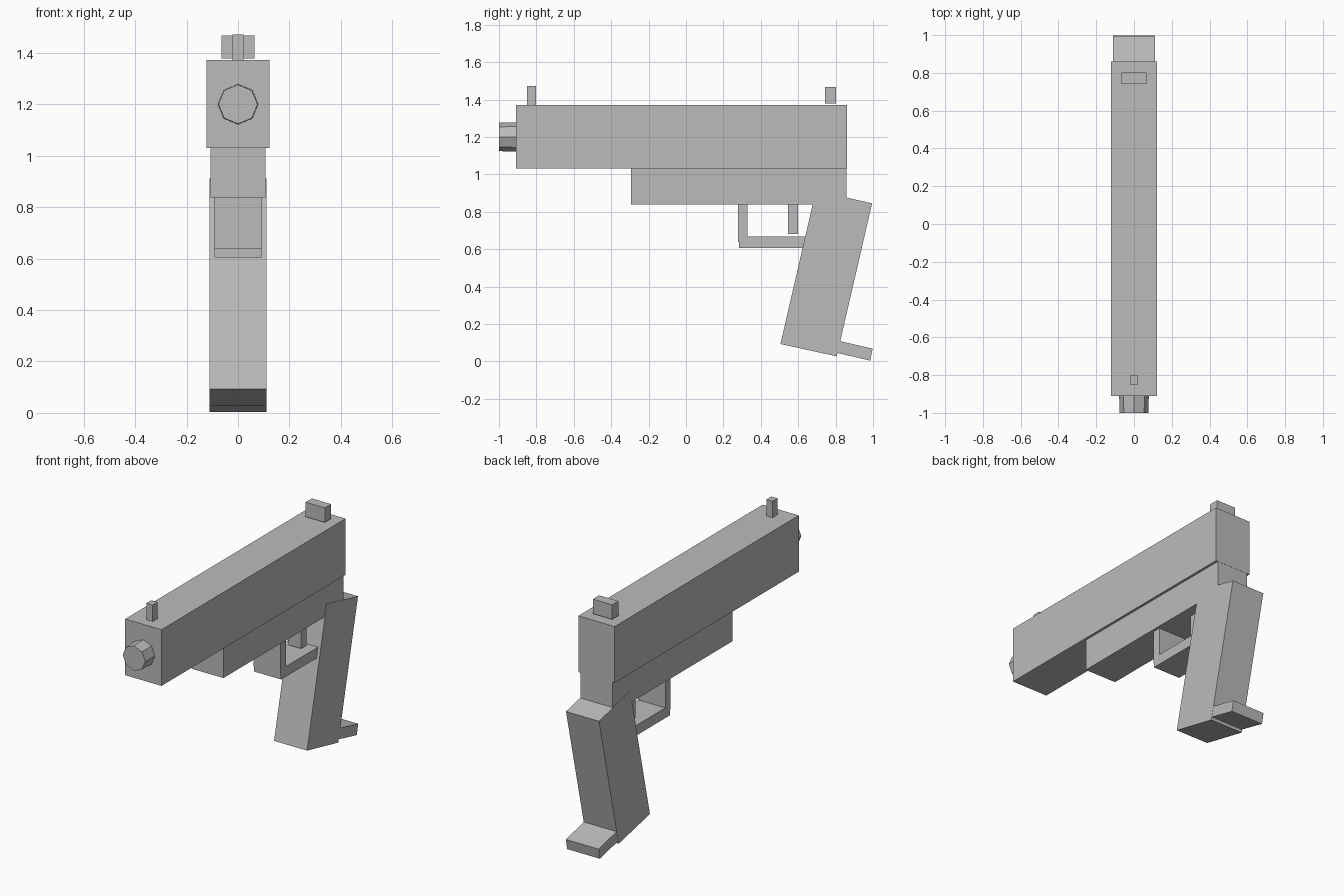
import bpy
import bmesh
from math import pi
from mathutils import Matrix

cube = bpy.data.objects.get("Cube")
if cube:
    bpy.data.objects.remove(cube, do_unlink=True)

grey = bpy.data.materials.new("plain grey")
grey.use_nodes = True
colour = (0.5, 0.5, 0.5, 1)
grey.diffuse_color = colour
grey.node_tree.nodes["Principled BSDF"].inputs["Base Color"].default_value = colour


def finish(name, bm):
    bmesh.ops.recalc_face_normals(bm, faces=bm.faces)
    mesh = bpy.data.meshes.new(name)
    bm.to_mesh(mesh)
    bm.free()
    mesh.materials.append(grey)
    obj = bpy.data.objects.new(name, mesh)
    bpy.context.collection.objects.link(obj)
    return obj


def extrude_profile(name, half_width, profile):
    """Side outline of (y, z) points, given thickness across x."""
    bm = bmesh.new()
    face = bm.faces.new([bm.verts.new((-half_width, y, z)) for y, z in profile])
    side = bmesh.ops.extrude_face_region(bm, geom=[face])
    verts = [v for v in side["geom"] if isinstance(v, bmesh.types.BMVert)]
    bmesh.ops.translate(bm, verts=verts, vec=(2 * half_width, 0, 0))
    return finish(name, bm)


def block(name, half_width, y0, y1, z0, z1):
    return extrude_profile(name, half_width, [(y0, z0), (y1, z0), (y1, z1), (y0, z1)])


# Upper body and lower frame
block("slide", 0.122, -0.91, 0.86, 1.03, 1.372)
block("frame", 0.107, -0.293, 0.859, 0.838, 1.03)

# Eight-sided muzzle
bm = bmesh.new()
bmesh.ops.create_cone(bm, cap_ends=True, segments=8, radius1=0.08, radius2=0.076, depth=0.14)
bmesh.ops.transform(bm, matrix=Matrix.Translation((0, -0.93, 1.2)) @ Matrix.Rotation(pi / 2, 4, "X"),
                    verts=bm.verts)
finish("muzzle", bm)

# Sights
block("front_sight", 0.021, -0.85, -0.803, 1.36, 1.472)
block("rear_sight", 0.065, 0.742, 0.802, 1.378, 1.467)

# Slanted grip and the lip at its base
extrude_profile("grip", 0.111, [(0.505, 0.093), (0.806, 0.027), (0.995, 0.845), (0.694, 0.912)])
extrude_profile("grip_lip", 0.11, [(0.80, 0.047), (0.985, 0.004), (0.998, 0.068), (0.815, 0.11)])

# Trigger and its guard
block("trigger", 0.043, 0.545, 0.598, 0.68, 0.85)
block("guard_front", 0.092, 0.278, 0.33, 0.638, 0.85)
block("guard_bottom", 0.092, 0.284, 0.66, 0.605, 0.667)
